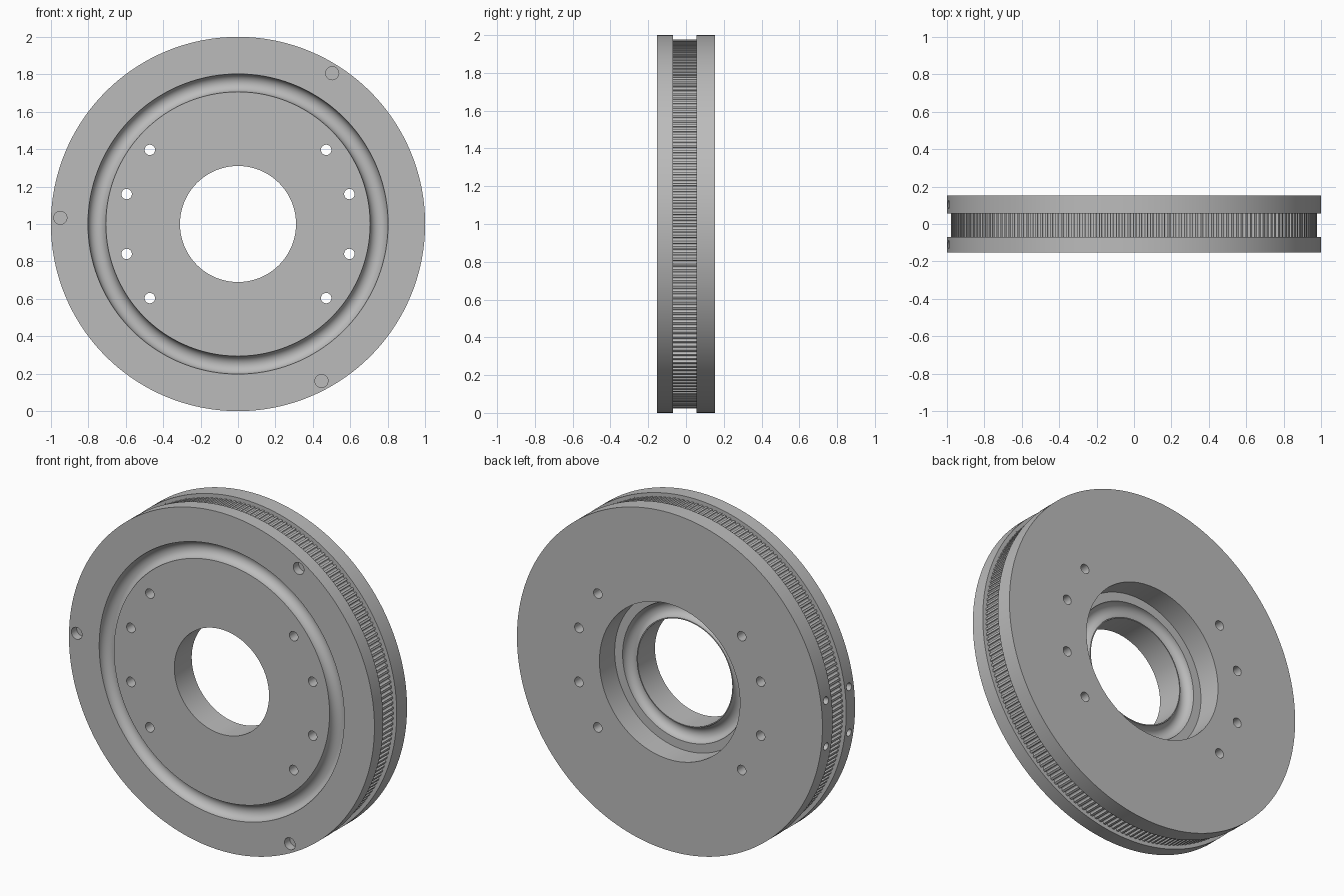
import bpy, bmesh, math
from mathutils import Matrix, Vector

if "Cube" in bpy.data.objects:
    bpy.data.objects.remove(bpy.data.objects["Cube"])

FRONT, BACK = -0.1525, 0.1525
GAP_FRONT, GAP_BACK = -0.07, 0.056      # side walls of the belt channel
FLOOR = 0.01                            # floor of the rear counterbore
TEETH = 200

grey = bpy.data.materials.new("machined grey")
grey.diffuse_color = (0.5, 0.5, 0.5, 1)
grey.use_nodes = True
grey.node_tree.nodes["Principled BSDF"].inputs["Base Color"].default_value = grey.diffuse_color


def make_object(name, bm):
    bmesh.ops.recalc_face_normals(bm, faces=bm.faces)
    mesh = bpy.data.meshes.new(name)
    bm.to_mesh(mesh)
    bm.free()
    obj = bpy.data.objects.new(name, mesh)
    bpy.context.collection.objects.link(obj)
    mesh.materials.append(grey)
    return obj


def race(r, y, radius, side, steps=14):
    """Half-round channel running inward from the outer edge; side is the cut direction."""
    return [(r + radius * math.cos(math.pi * i / steps),
             y + side * radius * math.sin(math.pi * i / steps)) for i in range(steps + 1)]


def lathe(name, profile, segments):
    """Revolve a closed (radius, y) profile around the y axis."""
    bm = bmesh.new()
    rings = []
    for i in range(segments):
        a = 2 * math.pi * i / segments
        rings.append([bm.verts.new((r * math.cos(a), y, 1 + r * math.sin(a))) for r, y in profile])
    n = len(profile)
    for i in range(segments):
        p, q = rings[i], rings[(i + 1) % segments]
        for j in range(n):
            k = (j + 1) % n
            bm.faces.new((p[j], p[k], q[k], q[j]))
    return make_object(name, bm)


def rod(bm, start, end, radius, sides):
    start, end = Vector(start), Vector(end)
    d = end - start
    turn = d.to_track_quat('Z', 'Y').to_matrix().to_4x4()
    bmesh.ops.create_cone(bm, cap_ends=True, segments=sides, radius1=radius, radius2=radius,
                          depth=d.length, matrix=Matrix.Translation((start + end) / 2) @ turn)


def cut(target, bm, name):
    cutter = make_object(name, bm)
    cutter.hide_render = True
    mod = target.modifiers.new(name, 'BOOLEAN')
    mod.operation, mod.solver, mod.object = 'DIFFERENCE', 'EXACT', cutter
    bpy.context.view_layer.objects.active = target
    bpy.ops.object.modifier_apply(modifier=name)
    bpy.data.objects.remove(cutter)


def polar(r, deg, y):
    a = math.radians(deg)
    return (r * math.cos(a), y, 1 + r * math.sin(a))


# Wheel body: flanges, belt channel, front race, rear counterbore with its own race
profile = [(0.31, FRONT)]
profile += race(0.754, FRONT, 0.048, 1)[::-1]
profile += [(1.0, FRONT), (1.0, GAP_FRONT), (0.978, GAP_FRONT), (0.978, GAP_BACK),
            (1.0, GAP_BACK), (1.0, BACK), (0.46, BACK), (0.46, FLOOR)]
profile += race(0.362, FLOOR, 0.046, -1)
profile += [(0.31, FLOOR)]
wheel = lathe("toothed_wheel", profile, 180)

# Rounded gaps between the belt teeth
bm = bmesh.new()
for i in range(TEETH):
    deg = 360 * (i + 0.37) / TEETH
    rod(bm, polar(0.975, deg, GAP_FRONT - 0.0005), polar(0.975, deg, GAP_BACK + 0.0005), 0.0095, 12)
cut(wheel, bm, "tooth_gaps")

# Mounting holes, front pin sockets and side screw holes
bm = bmesh.new()
for sx in (1, -1):
    for x, z in ((0.471, 0.396), (0.595, 0.16)):
        for sz in (1, -1):
            rod(bm, (sx * x, -0.3, 1 + sz * z), (sx * x, 0.3, 1 + sz * z), 0.028, 24)
for deg in (58, 178, 298):
    rod(bm, polar(0.95, deg, -0.3), polar(0.95, deg, FRONT + 0.05), 0.035, 28)
for y in (0.105, -0.11):
    for deg in (180 - 7.8, 180 + 7.8):
        rod(bm, polar(1.1, deg, y), polar(0.94, deg, y), 0.022, 20)
cut(wheel, bm, "holes")

# Smooth the curved walls, keep machined edges sharp
bpy.ops.object.select_all(action='DESELECT')
wheel.select_set(True)
bpy.context.view_layer.objects.active = wheel
bpy.ops.object.shade_smooth_by_angle(angle=math.radians(32))
